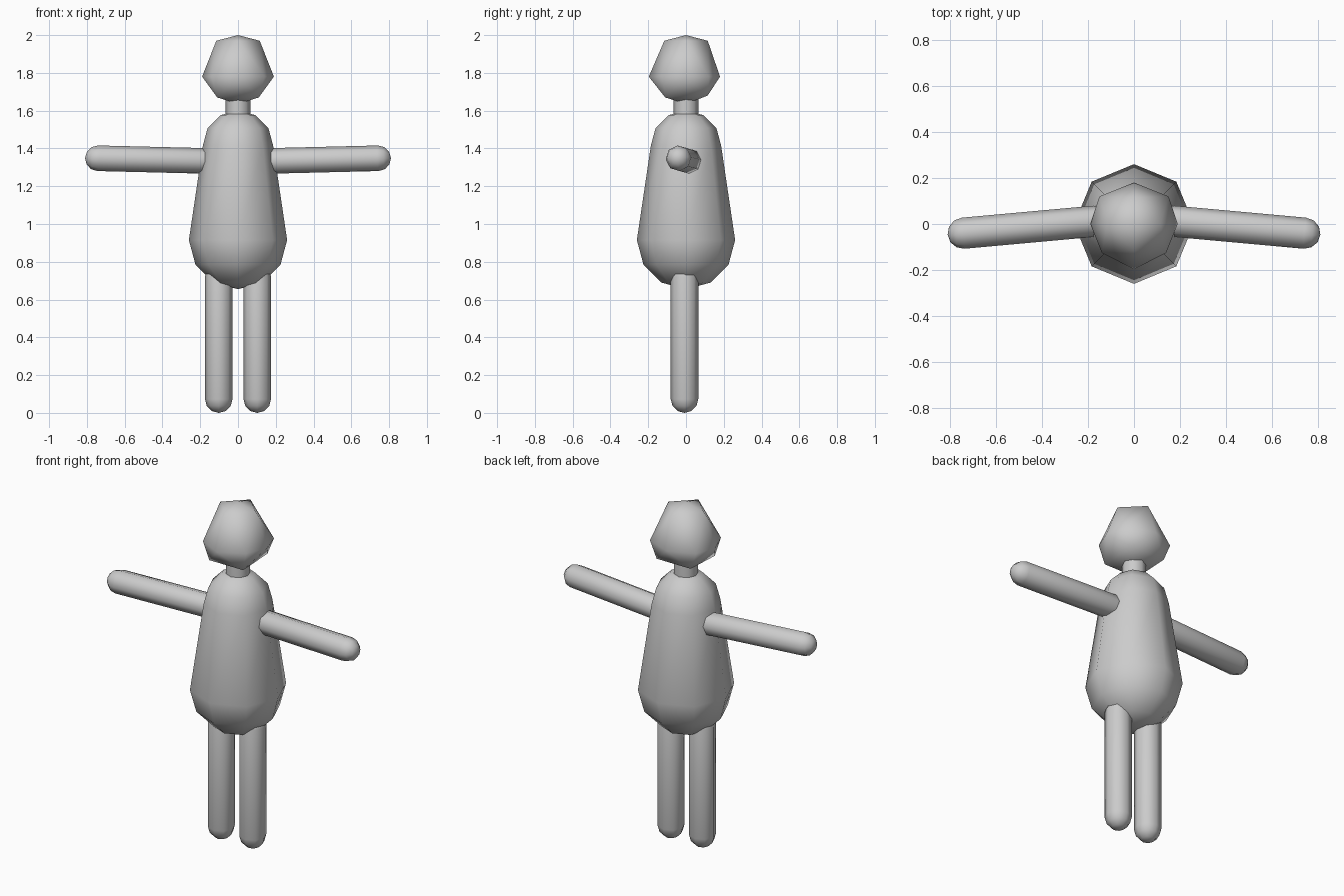
import bpy, bmesh, math
from mathutils import Vector

cube = bpy.data.objects.get("Cube")
if cube:
    bpy.data.objects.remove(cube)

grey = bpy.data.materials.new("plain_grey")
grey.use_nodes = True
colour = (0.6, 0.6, 0.6, 1)
grey.diffuse_color = colour
grey.node_tree.nodes["Principled BSDF"].inputs["Base Color"].default_value = colour


def finish(name, bm, smooth=True):
    bmesh.ops.recalc_face_normals(bm, faces=bm.faces)
    for face in bm.faces:
        face.smooth = smooth and len(face.verts) < 5
    mesh = bpy.data.meshes.new(name)
    bm.to_mesh(mesh)
    bm.free()
    mesh.materials.append(grey)
    obj = bpy.data.objects.new(name, mesh)
    bpy.context.collection.objects.link(obj)
    return obj


def capsule(name, start, end, r0, r1, sides=8, steps=3):
    """Tapered capsule between two cap centres."""
    start, end = Vector(start), Vector(end)
    length = (end - start).length
    arc = [math.pi / 2 * i / steps for i in range(steps + 1)]
    profile = [(r0 * math.sin(a), -r0 * math.cos(a)) for a in arc]
    profile += [(r1 * math.cos(a), length + r1 * math.sin(a)) for a in arc]
    bm = bmesh.new()
    verts = [bm.verts.new((r, 0, z)) for r, z in profile]
    edges = [bm.edges.new(pair) for pair in zip(verts, verts[1:])]
    bmesh.ops.spin(bm, geom=verts + edges, cent=(0, 0, 0), axis=(0, 0, 1),
                   angle=math.tau, steps=sides)
    bmesh.ops.remove_doubles(bm, verts=bm.verts, dist=0.0005)
    obj = finish(name, bm)
    turn = Vector((0, 0, 1)).rotation_difference(end - start)
    obj.data.transform(turn.to_matrix().to_4x4())
    obj.location = start
    return obj


# Pear-shaped body
capsule("body", (0, 0, 0.915), (0, 0, 1.415), 0.26, 0.186)

# Neck
bm = bmesh.new()
bmesh.ops.create_cone(bm, cap_ends=True, segments=8, radius1=0.065,
                      radius2=0.065, depth=0.14)
neck = finish("neck", bm)
neck.location = (0, 0, 1.61)

# Faceted head: crown, small upper ring, wide ring, square lower ring, chin
points = [(0, 0, 2.0), (0, 0, 1.635), (0, 0.18, 1.78), (0, -0.197, 1.78),
          (0, 0.115, 1.97), (0, -0.115, 1.97)]
for s in (-1, 1):
    points += [(s * 0.115, 0, 1.97), (s * 0.19, 0, 1.78),
               (s * 0.15, 0.12, 1.78), (s * 0.14, -0.125, 1.78),
               (s * 0.11, 0.115, 1.68), (s * 0.11, -0.11, 1.67)]
bm = bmesh.new()
for p in points:
    bm.verts.new(p)
bmesh.ops.convex_hull(bm, input=bm.verts)
finish("head", bm)

# Arms and legs
for side, s in (("left", 1), ("right", -1)):
    capsule(side + "_arm", (s * 0.17, 0.012, 1.334), (s * 0.742, -0.04, 1.348),
            0.068, 0.068)
    capsule(side + "_leg", (s * 0.102, -0.008, 0.073), (s * 0.102, -0.008, 0.72),
            0.073, 0.073)
